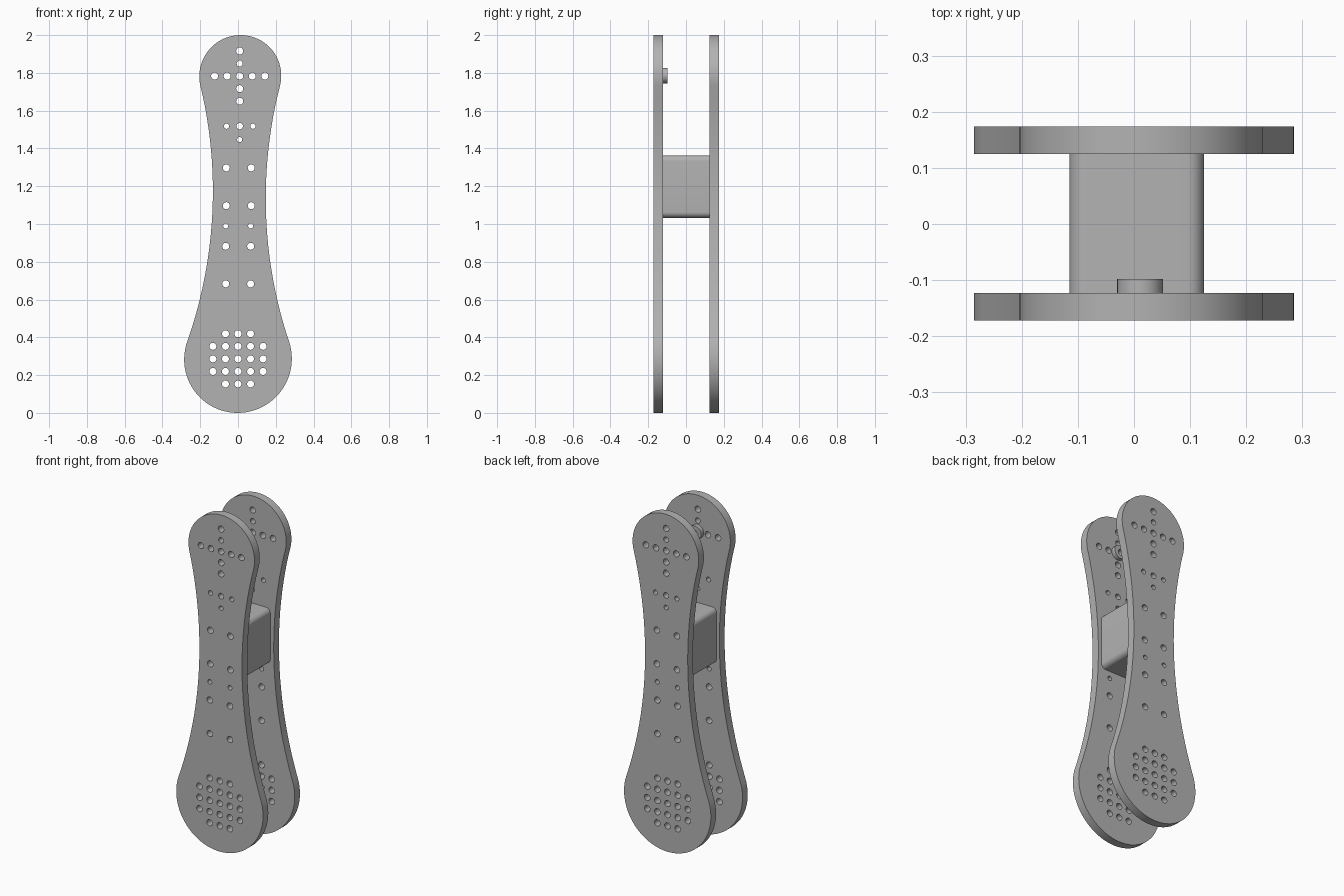
import bpy, bmesh, math
from math import sin, cos, pi

if "Cube" in bpy.data.objects:
    bpy.data.objects.remove(bpy.data.objects["Cube"])

grey = bpy.data.materials.new("plain_grey")
grey.use_nodes = True
grey.diffuse_color = (0.45, 0.45, 0.45, 1)
grey.node_tree.nodes["Principled BSDF"].inputs["Base Color"].default_value = (0.45, 0.45, 0.45, 1)


def arc(cx, cz, r, a0, a1, n):
    return [(cx + r * cos(a0 + (a1 - a0) * i / n), cz + r * sin(a0 + (a1 - a0) * i / n))
            for i in range(n + 1)]


def circle(cx, cz, r, n=24):
    return arc(cx, cz, r, 0, 2 * pi, n)[:-1]


def slab(name, outline, holes, y0, y1):
    """Extrude an x-z outline with round holes from y0 to y1."""
    curve = bpy.data.curves.new(name, 'CURVE')
    curve.dimensions = '2D'
    curve.fill_mode = 'BOTH'
    curve.extrude = (y1 - y0) / 2
    for pts in [outline] + [circle(*h) for h in holes]:
        spline = curve.splines.new('POLY')
        spline.points.add(len(pts) - 1)
        for p, (x, z) in zip(spline.points, pts):
            p.co = (x, z, 0, 1)
        spline.use_cyclic_u = True
    obj = bpy.data.objects.new(name, curve)
    bpy.context.collection.objects.link(obj)
    obj.location.y = (y0 + y1) / 2
    obj.rotation_euler.x = pi / 2
    bpy.ops.object.select_all(action='DESELECT')
    bpy.context.view_layer.objects.active = obj
    obj.select_set(True)
    bpy.ops.object.convert(target='MESH')
    obj = bpy.context.object
    # Weld the caps to the walls
    bm = bmesh.new()
    bm.from_mesh(obj.data)
    bmesh.ops.remove_doubles(bm, verts=bm.verts, dist=1e-5)
    bmesh.ops.recalc_face_normals(bm, faces=bm.faces)
    bm.to_mesh(obj.data)
    bm.free()
    obj.data.materials.clear()
    obj.data.materials.append(grey)
    bpy.ops.object.shade_smooth_by_angle(angle=math.radians(35))
    return obj


# Plate outline: two end circles joined by large concave side arcs
LOW, HIGH, WAIST_Z = 0.285, 1.783, 1.155
R_LOW, R_HIGH, R_SIDE, WAIST = 0.285, 0.217, 2.4, 0.14
side_x = WAIST + R_SIDE
a_low = math.atan2(WAIST_Z - LOW, side_x)
a_high = math.atan2(HIGH - WAIST_Z, side_x)
outline = arc(0, LOW, R_LOW, -pi - a_low, a_low, 48)
outline += arc(side_x, WAIST_Z, R_SIDE, pi + a_low, pi - a_high, 24)[1:-1]
outline += arc(0, HIGH, R_HIGH, -a_high, pi + a_high, 48)
outline += arc(-side_x, WAIST_Z, R_SIDE, a_high, -a_low, 24)[1:-1]
# The upper end leans slightly sideways
outline = [(x + 0.008 * (z - LOW), z) for x, z in outline]

# Hole pattern
R, SMALL, STEP = 0.0185, 0.0135, 0.0665
TOP_X = 0.009
holes = [(i * STEP, 0.286 + j * STEP, R) for i in range(-2, 3) for j in range(-2, 3)
         if not (abs(j) == 2 and abs(i) == 2)]
holes += [(TOP_X + i * STEP, HIGH, R) for i in range(-2, 3)]
holes += [(TOP_X, HIGH + j * STEP, R if j != 1 else 0.016) for j in (-2, -1, 1, 2)]
holes += [(TOP_X + i * 0.07, 1.518, 0.017 if i == 0 else 0.014) for i in (-1, 0, 1)]
holes += [(TOP_X, 1.447, SMALL)]
block_holes = [(x, z, R) for x in (-0.062, 0.07) for z in (1.097, 1.297)]
holes += block_holes
holes += [(x, z, r) for x in (-0.065, 0.067)
          for z, r in ((0.99, SMALL), (0.882, R), (0.683, R))]

slab("front_plate", outline, holes, -0.172, -0.123)
slab("back_plate", outline, holes, 0.125, 0.174)

# Rounded spacer block between the plates
x0, x1, z0, z1, c = -0.115, 0.125, 1.033, 1.363, 0.03
corners = ((x1, z0, -1, 1), (x1, z1, -1, -1), (x0, z1, 1, -1), (x0, z0, 1, 1))
block = []
for k, (x, z, sx, sz) in enumerate(corners):
    block += arc(x + sx * c, z + sz * c, c, (k - 1) * pi / 2, k * pi / 2, 8)
slab("spacer_block", block, block_holes, -0.123, 0.125)

# Small ring boss on the inside of the front plate
slab("ring_boss", circle(TOP_X + 0.002, 1.786, 0.041, 32), [(TOP_X, HIGH, R)], -0.123, -0.098)
